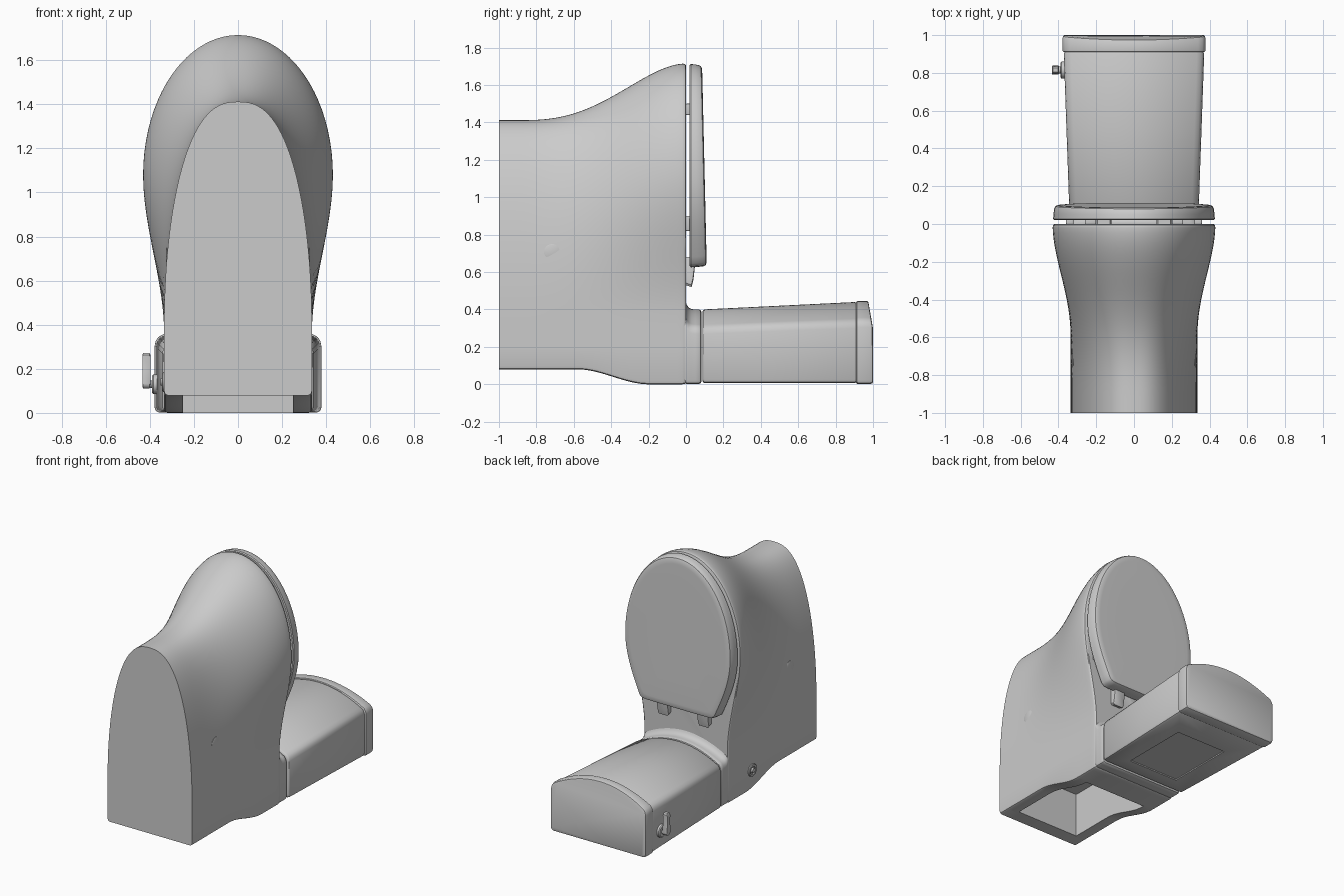
import bpy, bmesh, math
from mathutils import Vector

if "Cube" in bpy.data.objects:
    bpy.data.objects.remove(bpy.data.objects["Cube"])


def finish(bm, name, angle=35):
    bmesh.ops.recalc_face_normals(bm, faces=bm.faces)
    me = bpy.data.meshes.new(name)
    bm.to_mesh(me)
    bm.free()
    ob = bpy.data.objects.new(name, me)
    bpy.context.collection.objects.link(ob)
    bpy.ops.object.select_all(action='DESELECT')
    ob.select_set(True)
    bpy.context.view_layer.objects.active = ob
    bpy.ops.object.shade_smooth_by_angle(angle=math.radians(angle))
    return ob


def loft(name, rings, closed=False):
    """Skin equal-length rings; cap the ends, or join last to first."""
    bm = bmesh.new()
    vs = [[bm.verts.new(p) for p in r] for r in rings]
    n = len(vs[0])
    pairs = list(zip(vs, vs[1:])) + ([(vs[-1], vs[0])] if closed else [])
    for a, b in pairs:
        for i in range(n):
            j = (i + 1) % n
            bm.faces.new((a[i], a[j], b[j], b[i]))
    if not closed:
        bm.faces.new(vs[0])
        bm.faces.new(vs[-1])
    return finish(bm, name)


def mirror_half(half):
    return half + [(-x, z) for x, z in reversed(half) if x > 1e-5]


def cut(target, cutter):
    m = target.modifiers.new('cut', 'BOOLEAN')
    m.operation, m.object, m.solver = 'DIFFERENCE', cutter, 'EXACT'
    bpy.ops.object.select_all(action='DESELECT')
    bpy.context.view_layer.objects.active = target
    target.select_set(True)
    bpy.ops.object.modifier_apply(modifier=m.name)
    bpy.data.objects.remove(cutter)
    bpy.ops.object.shade_smooth_by_angle(angle=math.radians(35))


def box(name, x0, x1, y0, y1, z0, z1, bevel=0):
    bm = bmesh.new()
    bmesh.ops.create_cube(bm, size=1)
    for v in bm.verts:
        v.co = Vector((x0 + (v.co.x + .5) * (x1 - x0), y0 + (v.co.y + .5) * (y1 - y0),
                       z0 + (v.co.z + .5) * (z1 - z0)))
    if bevel:
        bmesh.ops.bevel(bm, geom=bm.edges[:], offset=bevel, segments=3, profile=.5, affect='EDGES')
    return finish(bm, name)


def disc(name, x, y, z, profile, n=32):
    """Round part turned about the x axis; profile = (x offset, radius)."""
    return loft(name, [[(x + dx, y + r * math.cos(2 * math.pi * i / n), z + r * math.sin(2 * math.pi * i / n))
                        for i in range(n)] for dx, r in profile])


def smooth(t):
    t = min(1, max(0, t))
    return t * t * (3 - 2 * t)


# bowl body: blend from the foot outline to the rim outline
def body_ring(y, inset=0):
    w = smooth(max(0, (y + .9) / .9) ** 1.4)
    zb = .08 * (1 - smooth((y + .58) / .38))
    half = [(.32, zb), (.331, zb + .005), (.335, zb + .018), (.335, .2), (.335, .3)]
    for i in range(33):
        a = math.pi / 2 * i / 32
        s, c = math.sin(a), max(0, math.cos(a))
        zf, xf = .4 + 1.012 * s, .335 * c ** .8
        zr = .4 + 1.315 * s
        if zr < 1.08:
            xr = .335 + .096 * smooth((zr - .36) / .72)
        else:
            xr = .431 * math.sqrt(max(0, 1 - ((zr - 1.08) / .635) ** 2))
        half.append((0 if i == 32 else xf + (xr - xf) * w, zf + (zr - zf) * w))
    k = 1 - inset / .43
    return [(x * k, y, .8 + (z - .8) * (1 - inset / .9)) for x, z in mirror_half(half)]


ys = [-1 + .98 * i / 36 for i in range(37)]
body = loft('bowl_body', [body_ring(y) for y in ys] +
            [body_ring(y, i) for y, i in ((-.012, .001), (-.004, .004), (0, .01))])

# hollow in the back of the foot, and the bowl cavity
cut(body, box('foot_cutter', -.25, .25, -.9, -.2, -.1, .4))
bm = bmesh.new()
bmesh.ops.create_uvsphere(bm, u_segments=40, v_segments=24, radius=1)
for v in bm.verts:
    v.co = Vector((v.co.x * .29, v.co.y * .5 + .02, v.co.z * .42 + 1.15))
cut(body, finish(bm, 'bowl_cutter'))


# tank shelf, tank and tank lid share an arched section
def arch_ring(y, hw, zb, zs, zt, inset=0, tilt=0):
    hw, zb, zs, zt = hw - inset, zb + inset, zs - inset, zt - inset
    half = [(hw - .02, zb), (hw - .006, zb + .006), (hw, zb + .02), (hw, zs - .03), (hw - .004, zs - .01)]
    for i in range(17):
        x = (hw - .016) * (1 - i / 16)
        half.append((x, zs + (zt - zs) * (1 - (x / hw) ** 2)))
    return [(x, y - tilt * max(0, (z - .3) / .14), z) for x, z in mirror_half(half)]


loft('tank_shelf', [arch_ring(y, .335, .002, t - .1, t, i) for y, t, i in (
    (-.1, .45, .004), (-.004, .445, .002), (.004, .425, 0), (.015, .41, 0), (.03, .402, 0),
    (.05, .4, 0), (.07, .4, 0), (.078, .4, .004), (.082, .4, .012))])


def tank_ring(y, inset=0):
    t = (y - .09) / .82
    return arch_ring(y, .343 + .029 * t, .006, .30 + .03 * t, .40 + .04 * t, inset)


tank = loft('tank', [tank_ring(.088, .012), tank_ring(.092, .004), tank_ring(.1),
                     tank_ring(.5), tank_ring(.9), tank_ring(.91, .004)])
cut(tank, box('panel_cutter', -.2, .2, .2, .7, -.1, .014))
loft('tank_lid', [arch_ring(y, .378, .002, .335, .445, i, t) for y, i, t in (
    (.91, .006, 0), (.914, .001, 0), (.92, 0, 0), (.985, 0, .016), (.996, .003, .022), (1.0, .01, .025))])


# seat lid (hollow cap) and seat ring
def seat_ring(y, inset=0, slope=0):
    half = [(.14, .625), (.25, .626), (.285, .631), (.303, .645)]
    for i in range(1, 15):
        t = i / 14
        half.append((.306 + .122 * math.sin(math.pi / 2 * t), .65 + .43 * t))
    for i in range(1, 25):
        a = math.pi / 2 * i / 24
        half.append((.428 * math.cos(a) if i < 24 else 0, 1.08 + .632 * math.sin(a)))
    out = []
    for x, z in mirror_half(half):
        x, z = x * (1 - inset / .43), 1.15 + (z - 1.15) * (1 - inset / .55)
        out.append((x, y + slope * (1.71 - z) / 1.08, z))
    return out


loft('seat_lid', [seat_ring(.055, .03), seat_ring(.022, .025), seat_ring(.02, .006), seat_ring(.026, 0),
                  seat_ring(.05, .002, .008), seat_ring(.07, .006, .022), seat_ring(.08, .012, .025),
                  seat_ring(.085, .024, .025), seat_ring(.086, .05, .025), seat_ring(.086, .2, .025)])
loft('seat', [seat_ring(.02, .04), seat_ring(.05, .04), seat_ring(.05, .15), seat_ring(.02, .15)], True)

# bumpers under the seat and hinges behind it
for s in (-1, 1):
    box('seat_bumper', s * .23 - .03, s * .23 + .03, -.002, .03, 1.44, 1.5, .006)
    box('seat_bumper', s * .34 - .02, s * .34 + .02, -.002, .03, .82, .9, .006)
    prof = [(-.002, .53), (.03, .52), (.04, .56), (.05, .65), (.03, .68), (-.002, .68)]
    loft('seat_hinge', [[(s * .16 + dx, .02 + (y - .02) * k, .6 + (z - .6) * k) for y, z in prof]
                        for dx, k in ((-.042, .85), (-.034, 1), (.034, 1), (.042, .85))])
    # bolt caps on the foot
    disc('bolt_cap', s * .318, -.715, .705, [(-s * .03, .045), (s * .006, .045), (s * .008, .04)])

# supply inlet on the left side
disc('supply_inlet', -.335, -.27, .14, [(.02, .045), (-.006, .045), (-.01, .04), (-.01, .028),
                                        (-.004, .026), (-.004, .018), (-.016, .016), (-.016, .006)])

# flush lever: hub, stem and teardrop handle
disc('lever_hub', -.37, .815, .13, [(.02, .045), (-.014, .045), (-.02, .038)])
disc('lever_stem', -.385, .815, .13, [(.01, .018), (-.045, .018)])
drop = [(.815 + .024 * math.cos(a), .134 + .024 * math.sin(a))
        for a in (math.pi * (1 + i / 12) for i in range(13))]
drop += [(.832, .19), (.834, .262), (.826, .272), (.804, .272), (.796, .262), (.798, .19)]
loft('lever_handle', [[(x, .815 + (y - .815) * k, .19 + (z - .19) * k) for y, z in drop]
                      for x, k in ((-.434, .9), (-.43, 1), (-.402, 1), (-.398, .9))])
